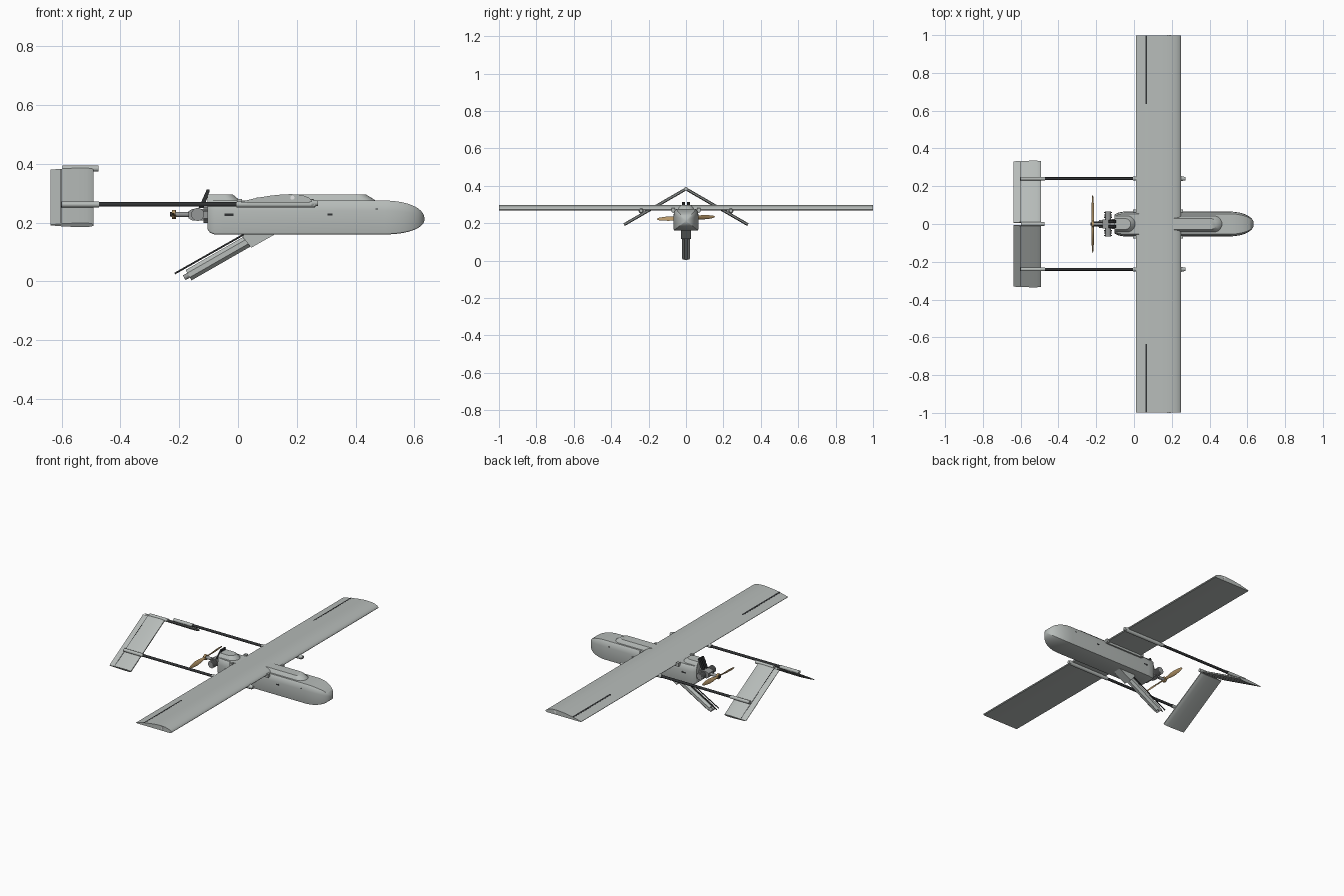
import bpy, bmesh, math
from mathutils import Vector

if "Cube" in bpy.data.objects:
    bpy.data.objects.remove(bpy.data.objects["Cube"])


def mat(name, r, g, b):
    m = bpy.data.materials.new(name)
    m.diffuse_color = (r, g, b, 1)
    m.use_nodes = True
    m.node_tree.nodes["Principled BSDF"].inputs["Base Color"].default_value = m.diffuse_color
    return m


GREY = mat("airframe_grey", 0.47, 0.50, 0.485)
METAL = mat("engine_metal", 0.30, 0.31, 0.31)
DARK = mat("carbon_black", 0.03, 0.032, 0.034)
WOOD = mat("propeller_wood", 0.47, 0.31, 0.14)
PALE = mat("spar_end_white", 0.8, 0.8, 0.8)


def loft(name, rings, m, smooth=35):
    """Skin a list of equal-length point rings and cap both ends."""
    bm = bmesh.new()
    vs = [[bm.verts.new(p) for p in ring] for ring in rings]
    n = len(vs[0])
    for a, b in zip(vs, vs[1:]):
        for i in range(n):
            j = (i + 1) % n
            bm.faces.new((a[i], a[j], b[j], b[i]))
    bm.faces.new(vs[0])
    bm.faces.new(vs[-1])
    bmesh.ops.recalc_face_normals(bm, faces=bm.faces)
    me = bpy.data.meshes.new(name)
    bm.to_mesh(me)
    bm.free()
    me.materials.append(m)
    ob = bpy.data.objects.new(name, me)
    bpy.context.collection.objects.link(ob)
    bpy.ops.object.select_all(action='DESELECT')
    ob.select_set(True)
    bpy.context.view_layer.objects.active = ob
    bpy.ops.object.shade_smooth_by_angle(angle=math.radians(smooth))
    return ob


def prism(name, pts, y0, y1, m):
    """Extrude an x-z outline along y."""
    return loft(name, [[(x, y, z) for x, z in pts] for y in (y0, y1)], m)


def box(name, x0, x1, y0, y1, z0, z1, m):
    return prism(name, [(x0, z0), (x1, z0), (x1, z1), (x0, z1)], y0, y1, m)


def rod(name, p, q, r, m, n=20, r2=None):
    """Round bar between two points."""
    p, q = Vector(p), Vector(q)
    d = (q - p).normalized()
    u = d.cross(Vector((0, 1, 0) if abs(d.y) < 0.9 else (1, 0, 0))).normalized()
    v = d.cross(u)
    angs = [2 * math.pi * (i + 0.5) / n for i in range(n)]
    return loft(name, [[c + (u * math.cos(a) + v * math.sin(a)) * s for a in angs]
                       for c, s in ((p, r), (q, r if r2 is None else r2))], m, 46 if n > 8 else 20)


# Fuselage: squarish section with softened top shoulders and a rounded nose
half = [(0.9, -1), (0.975, -0.97), (1, -0.88), (1, 0.4), (0.95, 0.8), (0.82, 1)]
section = half + [(-u, v) for u, v in reversed(half)]
stations = [(-0.104, 0.72, 0.178, 0.272), (-0.095, 0.84, 0.166, 0.274),
            (-0.08, 0.93, 0.160, 0.275), (-0.05, 1, 0.160, 0.275)]
for i in range(13):
    t = math.radians(87) * i / 12
    k = math.cos(t) ** 0.9
    stations.append((0.50 + 0.134 * math.sin(t), k, 0.212 - 0.052 * k, 0.212 + 0.063 * k))
loft("fuselage", [[(x, 0.066 * w * u, (a + b) / 2 + v * (b - a) / 2) for u, v in section]
                  for x, w, a, b in stations], GREY)


# Raised fairings ahead of and behind the wing
def fairing(name, x0, x1, w0, x2, w1):
    def ring(end, w, z):
        arc = [math.radians(-90 + 15 * i) for i in range(13)]
        return [(x0, -w, z)] + [(end - w + w * math.cos(a), w * math.sin(a), z) for a in arc] + [(x0, w, z)]
    loft(name, [ring(x1, w0, 0.268), ring(x1 - 0.006, w0 - 0.003, 0.278), ring(x2, w1, 0.296)], GREY)


fairing("front_fairing", 0.20, 0.47, 0.045, 0.435, 0.029)
fairing("rear_fairing", -0.104, 0.01, 0.045, -0.018, 0.029)

# Main wing with spar end discs
top = [(0.01, 0.2705), (0.035, 0.2775), (0.065, 0.2845), (0.11, 0.2918), (0.15, 0.2958), (0.18, 0.297),
       (0.205, 0.2955), (0.225, 0.2915), (0.24, 0.2855), (0.248, 0.279), (0.25, 0.274)]
prism("wing", top + [(0.247, 0.270), (0.235, 0.268), (0.01, 0.268)], -0.999, 0.999, GREY)
for s, side in ((1, "left"), (-1, "right")):
    rod(f"spar_end_{side}", (0.185, s * 0.99, 0.285), (0.185, s, 0.285), 0.007, PALE)
    # Aileron hinge gap on the upper skin
    prism(f"aileron_gap_{side}", [(0.0605, 0.2815), (0.0695, 0.2835), (0.0695, 0.2862), (0.0605, 0.2842)],
          s * 0.635, s * 0.999, DARK)
    # Wing root rail and its clamps
    box(f"wing_rail_{side}", 0.0, 0.255, s * 0.060, s * 0.073, 0.255, 0.272, GREY)
    for x in (0.005, 0.25):
        box(f"rail_clamp_{side}", x - 0.009, x + 0.009, s * 0.060, s * 0.078, 0.260, 0.280, GREY)
    # Tail boom with wing sleeve, front plug and tail sleeve
    y, z = s * 0.24, 0.262
    rod(f"tail_boom_{side}", (-0.50, y, z), (0.02, y, z), 0.0078, DARK)
    rod(f"boom_wing_sleeve_{side}", (-0.005, y, z), (0.262, y, z), 0.0105, GREY)
    rod(f"boom_plug_{side}", (0.25, y, z + 0.004), (0.272, y, z + 0.004), 0.013, GREY, r2=0.009)
    box(f"boom_saddle_{side}", 0.03, 0.245, y - 0.010, y + 0.010, z, 0.270, GREY)
    rod(f"boom_tail_sleeve_{side}", (-0.60, y, z), (-0.472, y, z), 0.010, GREY)

    # Sloping tail panel
    foil = [(-0.637, 0.0015), (-0.60, 0.005), (-0.55, 0.008), (-0.515, 0.008), (-0.499, 0.006), (-0.492, 0.003)]
    foil += [(x, -o) for x, o in reversed(foil)]
    ny, nz = s * 0.504, 0.863
    loft(f"tail_panel_{side}", [[(x, yy + ny * o, zz + nz * o) for x, o in foil]
                                for yy, zz in ((s * 0.007, 0.379), (s * 0.331, 0.192))], GREY)
    # Hinge gap on the tail panel
    loft(f"tail_hinge_gap_{side}", [[(x, yy + ny * o, zz + nz * o) for x, o in
                                     ((-0.604, 0.0035), (-0.601, 0.0035), (-0.601, 0.0055), (-0.604, 0.0055))]
                                    for yy, zz in ((s * 0.012, 0.376), (s * 0.326, 0.195))], DARK)

    # Side hatch slots and fasteners
    for x0, x1, z0, z1 in ((-0.046, -0.016, 0.223, 0.231), (0.305, 0.322, 0.224, 0.231),
                           (0.468, 0.476, 0.244, 0.248)):
        box(f"side_slot_{side}", x0, x1, s * 0.060, s * 0.0668, z0, z1, DARK)

    # Opposed engine cylinder with cooling fins
    rod(f"engine_cylinder_{side}", (-0.137, 0, 0.228), (-0.137, s * 0.066, 0.228), 0.016, METAL)
    for i in range(4):
        yy = s * (0.032 + 0.009 * i)
        rod(f"cooling_fin_{side}", (-0.137, yy, 0.228), (-0.137, yy + s * 0.004, 0.228), 0.022, METAL)
    # Slanted exhaust stack
    prism(f"exhaust_stack_{side}", [(-0.134, 0.25), (-0.117, 0.25), (-0.096, 0.308), (-0.098, 0.313), (-0.106, 0.313)],
          s * 0.006, s * 0.021, DARK)
    # Thin rods above the launch strut
    rod(f"strut_rod_{side}", (-0.215, s * 0.010, 0.027), (0.02, s * 0.010, 0.160), 0.0032, DARK, 10)
    rod(f"strut_foot_{side}", (-0.150, s * 0.011, 0.032), (-0.183, s * 0.011, 0.0125), 0.0095, METAL, 12)

# Tail ridge tube
rod("tail_ridge_tube", (-0.597, 0, 0.384), (-0.474, 0, 0.384), 0.010, GREY)

# Engine crankcase, shaft and hub
rod("engine_mount", (-0.118, 0, 0.226), (-0.100, 0, 0.226), 0.030, METAL, 8)
prism("crankcase", [(-0.168, 0.215), (-0.155, 0.207), (-0.104, 0.207), (-0.104, 0.247), (-0.155, 0.247),
                    (-0.168, 0.239)], -0.024, 0.024, METAL)
rod("engine_shaft", (-0.215, 0, 0.228), (-0.160, 0, 0.228), 0.009, METAL)
rod("propeller_hub", (-0.225, 0, 0.228), (-0.212, 0, 0.228), 0.016, WOOD)
rod("propeller_bolt", (-0.231, 0, 0.228), (-0.222, 0, 0.228), 0.008, DARK, 12)

# Two-blade twisted propeller
for s, side in ((1, "left"), (-1, "right")):
    rings = []
    for r, chord, deg in ((0.0, 0.018, 60), (0.03, 0.016, 50), (0.06, 0.024, 38), (0.09, 0.027, 30),
                          (0.12, 0.022, 24), (0.145, 0.014, 20), (0.154, 0.005, 18)):
        a = math.radians(deg) * s
        ring = []
        for i in range(10):
            t = 2 * math.pi * i / 10
            p, q = chord / 2 * math.cos(t), (0.0045 - r * 0.02) * math.sin(t)
            ring.append((-0.2185 + p * math.sin(a) + q * math.cos(a), s * r,
                         0.228 + s * r * 0.04 + p * math.cos(a) - q * math.sin(a)))
        rings.append(ring)
    loft(f"propeller_blade_{side}", rings, WOOD, 60)

# Slanted launch strut under the rear fuselage
rod("strut_tube", (-0.168, 0, 0.0215), (0.05, 0, 0.1465), 0.022, GREY, 8)
prism("strut_socket", [(0.015, 0.152), (0.045, 0.115), (0.125, 0.160), (0.125, 0.175), (0.03, 0.175)],
      -0.026, 0.026, GREY)
